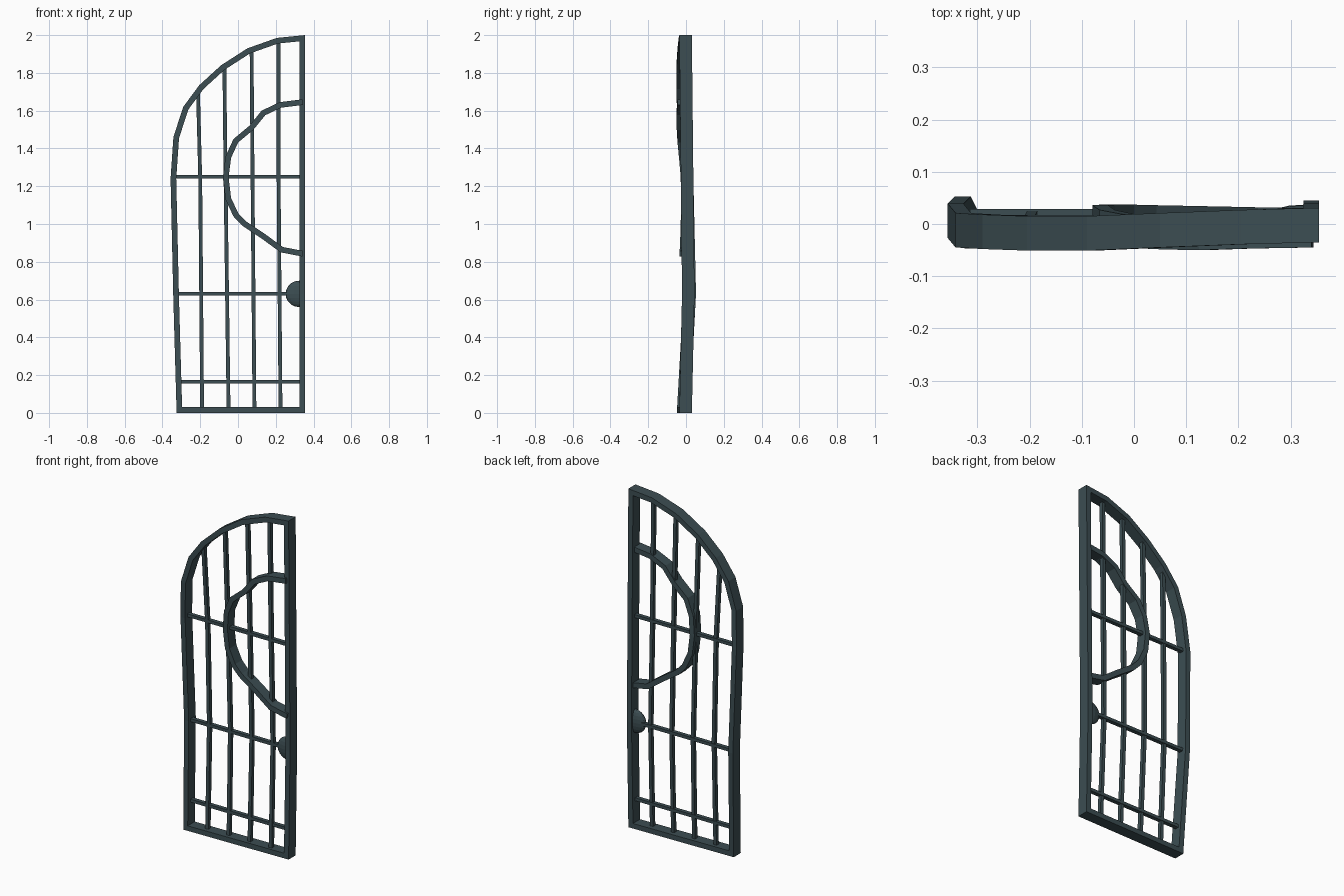
import bpy, bmesh, math
from mathutils import Vector

if "Cube" in bpy.data.objects:
    bpy.data.objects.remove(bpy.data.objects["Cube"])

iron = bpy.data.materials.new("dark_iron")
iron.diffuse_color = (0.045, 0.075, 0.085, 1)
iron.use_nodes = True
iron.node_tree.nodes["Principled BSDF"].inputs["Base Color"].default_value = iron.diffuse_color


def finish(name, bm):
    bmesh.ops.recalc_face_normals(bm, faces=bm.faces[:])
    me = bpy.data.meshes.new(name)
    bm.to_mesh(me)
    bm.free()
    me.materials.append(iron)
    ob = bpy.data.objects.new(name, me)
    bpy.context.collection.objects.link(ob)
    return ob


def strip(name, pts, width, depth, closed=False, side=0.0):
    """Rectangular bar mitred along (x, y, z) points; side 0 = centred, 1 = path is the left edge."""
    bm = bmesh.new()
    n = len(pts)
    rings = []
    for i, (x, y, z) in enumerate(pts):
        p = Vector((x, z))
        dirs = []
        if closed or i > 0:
            a = pts[i - 1]
            dirs.append((p - Vector((a[0], a[2]))).normalized())
        if closed or i < n - 1:
            b = pts[(i + 1) % n]
            dirs.append((Vector((b[0], b[2])) - p).normalized())
        normals = [Vector((d.y, -d.x)) for d in dirs]
        m = sum(normals, Vector((0, 0))).normalized()
        m = m / m.dot(normals[0])
        lo = p + m * width * (side - 1) / 2
        hi = p + m * width * (side + 1) / 2
        rings.append([bm.verts.new((q.x, y + s * depth / 2, q.y))
                      for q, s in ((lo, -1), (hi, -1), (hi, 1), (lo, 1))])
    for i in range(n if closed else n - 1):
        a, b = rings[i], rings[(i + 1) % n]
        for k in range(4):
            j = (k + 1) % 4
            bm.faces.new((a[k], a[j], b[j], b[k]))
    if not closed:
        bm.faces.new(rings[0])
        bm.faces.new(rings[-1])
    return finish(name, bm)


# Outer frame: clockwise from the bottom left, slightly warped in depth
frame = [(-.325, -.014, 0), (-.343, .02, .63), (-.357, .006, 1.24),
         (-.342, -.012, 1.46), (-.29, -.015, 1.62), (-.205, -.018, 1.735),
         (-.09, -.018, 1.84), (.05, -.012, 1.93), (.205, -.006, 1.985),
         (.355, -.002, 2.0), (.355, .006, 1.24), (.355, .012, .63), (.355, -.002, 0)]
strip("outer_frame", frame, .03, .066, closed=True, side=1)

# Half ring against the right post
ring = [(.34, -.013, 1.66), (.22, -.015, 1.645), (.125, -.018, 1.60), (.06, -.017, 1.52),
        (-.024, -.013, 1.45), (-.066, -.005, 1.358), (-.08, .004, 1.247),
        (-.066, .005, 1.13), (-.024, .005, 1.04), (.024, .004, .99),
        (.125, .002, .923), (.225, 0, .85), (.34, -.002, .828)]
strip("half_ring", ring[::-1], .03, .064, side=1)

# Upright bars: x at bottom, middle and top, then top height and depth
for i, (x0, x1, x2, zt, yt) in enumerate([(-.19, -.20, -.212, 1.705, -.016),
                                          (-.05, -.066, -.072, 1.83, -.016),
                                          (.087, .077, .072, 1.915, -.011),
                                          (.225, .215, .214, 1.965, -.006)]):
    strip(f"upright_bar_{i + 1}",
          [(x0, -.01, .015), ((x0 + x1) / 2, .014, .63), (x1, .004, 1.24), (x2, yt, zt)],
          .02, .022)

# Cross bars
for i, (z, xl, y) in enumerate([(.165, -.315, -.002), (.63, -.33, .017), (1.25, -.345, .005)]):
    strip(f"cross_bar_{i + 1}", [(xl, y, z), (.34, y, z)], .018, .024)

# Flattened half-round lock boss beside the right post
bm = bmesh.new()
bmesh.ops.create_uvsphere(bm, u_segments=16, v_segments=10, radius=1)
bmesh.ops.bisect_plane(bm, geom=bm.verts[:] + bm.edges[:] + bm.faces[:],
                       plane_co=(0, 0, 0), plane_no=(1, 0, 0), clear_outer=True)
bmesh.ops.holes_fill(bm, edges=[e for e in bm.edges if e.is_boundary])
for v in bm.verts:
    v.co = (.325 + v.co.x * .073, .012 + v.co.y * .025, .63 + v.co.z * .07)
finish("lock_boss", bm)
